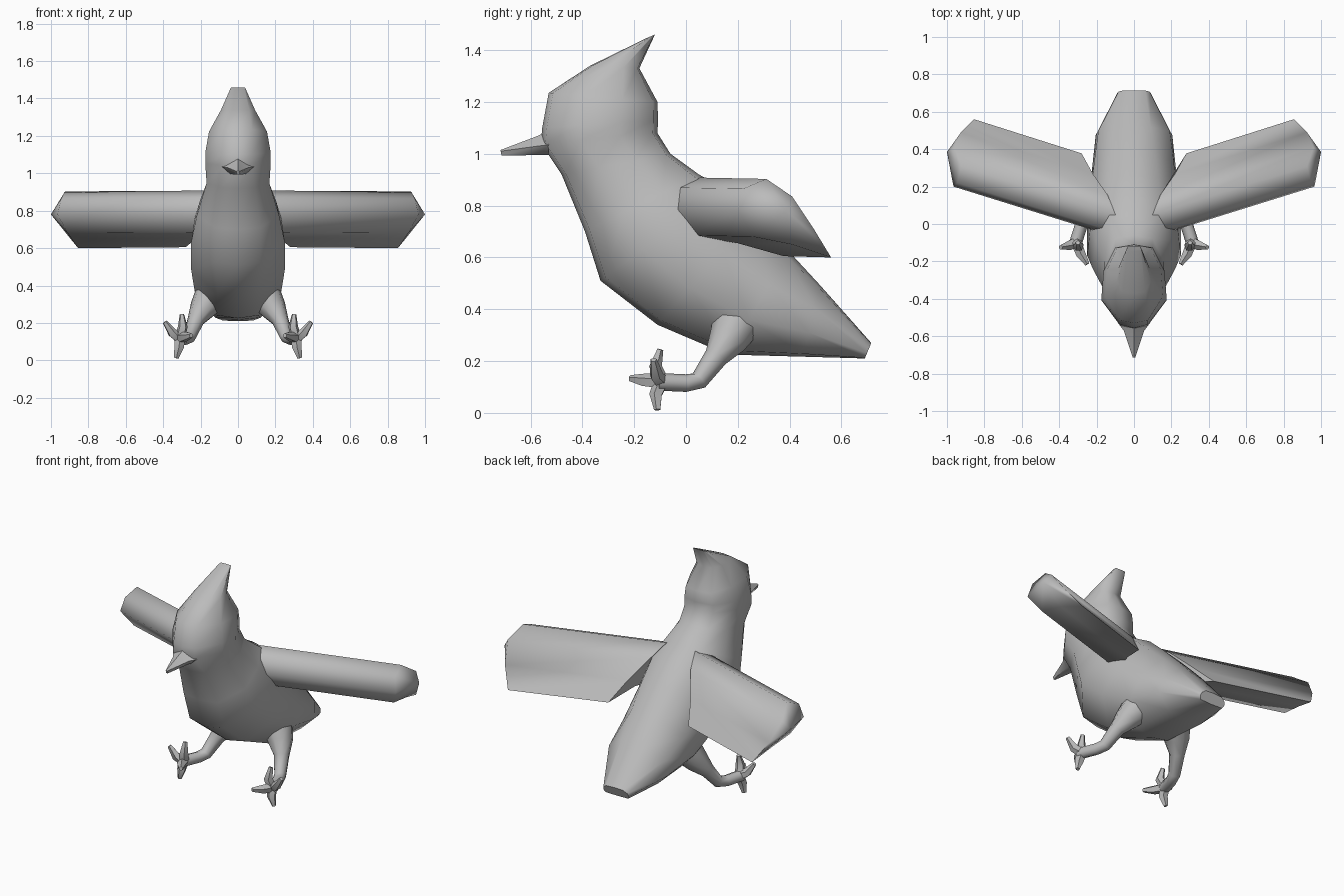
import bpy, bmesh, math
from mathutils import Vector

cube = bpy.data.objects.get("Cube")
if cube:
    bpy.data.objects.remove(cube, do_unlink=True)

grey = bpy.data.materials.new("plain grey")
grey.use_nodes = True
grey.diffuse_color = (0.5, 0.5, 0.5, 1)
grey.node_tree.nodes["Principled BSDF"].inputs["Base Color"].default_value = (0.5, 0.5, 0.5, 1)


def loft(name, rings, mirror=False, angle=60, subsurf=0):
    """Skin a list of equal-length rings; a single-point ring closes to an apex."""
    bm = bmesh.new()
    vs = [[bm.verts.new(p) for p in r] for r in rings]
    for a, b in zip(vs, vs[1:]):
        n = max(len(a), len(b))
        for i in range(n):
            j = (i + 1) % n
            if len(b) == 1:
                bm.faces.new((a[i], a[j], b[0]))
            else:
                bm.faces.new((a[i], a[j], b[j], b[i]))
    bm.faces.new(vs[0])
    if len(vs[-1]) > 1:
        bm.faces.new(vs[-1])
    bmesh.ops.recalc_face_normals(bm, faces=bm.faces)
    me = bpy.data.meshes.new(name)
    bm.to_mesh(me)
    bm.free()
    me.materials.append(grey)
    ob = bpy.data.objects.new(name, me)
    bpy.context.collection.objects.link(ob)
    if mirror:
        m = ob.modifiers.new("Mirror", 'MIRROR')
        m.use_mirror_merge = False
    bpy.ops.object.select_all(action='DESELECT')
    ob.select_set(True)
    bpy.context.view_layer.objects.active = ob
    bpy.ops.object.shade_smooth_by_angle(angle=math.radians(angle))
    return ob


def tube(name, points, sides=6, angle=60):
    """Mirrored tapering limb through (x, y, z, radius) points."""
    ps = [Vector(p[:3]) for p in points]
    rings = []
    for i, p in enumerate(ps):
        d = (ps[min(i + 1, len(ps) - 1)] - ps[max(i - 1, 0)]).normalized()
        u = d.cross(Vector((1, 0, 0))).normalized()
        v = d.cross(u)
        rings.append([p + points[i][3] * (u * math.cos(t) + v * math.sin(t))
                      for t in (math.tau * k / sides for k in range(sides))])
    return loft(name, rings, True, angle)


# Body, from tail to crest: front (y, z), back (y, z), half width, front and back flat widths
sections = [
    ((0.69, 0.21), (0.715, 0.27), 0.09, 0.08, 0.06),
    ((0.45, 0.217), (0.52, 0.49), 0.205, 0.12, 0.09),
    ((0.16, 0.225), (0.40, 0.62), 0.23, 0.11, 0.11),
    ((-0.11, 0.34), (0.26, 0.76), 0.25, 0.11, 0.13),
    ((-0.33, 0.51), (0.14, 0.87), 0.25, 0.12, 0.14),
    ((-0.39, 0.70), (0.05, 0.92), 0.22, 0.12, 0.13),
    ((-0.48, 0.92), (-0.06, 1.0), 0.168, 0.09, 0.10),
    ((-0.56, 1.04), (-0.11, 1.08), 0.175, 0.075, 0.10),
    ((-0.555, 1.10), (-0.108, 1.13), 0.175, 0.075, 0.10),
    ((-0.53, 1.235), (-0.11, 1.20), 0.155, 0.075, 0.09),
    ((-0.37, 1.34), (-0.18, 1.33), 0.092, 0.06, 0.055),
    ((-0.145, 1.45), (-0.12, 1.46), 0.04, 0.035, 0.035),
]
rings = []
for f, b, w, wf, wb in sections:
    f, b = Vector((0, *f)), Vector((0, *b))
    half = [(0.04, wf), (0.34, w), (0.68, w * 0.93), (0.96, wb)]
    prof = [(0, 0)] + half + [(1, 0)] + [(t, -x) for t, x in reversed(half)]
    rings.append([f.lerp(b, t) + Vector((x, 0, 0)) for t, x in prof])
loft("body", rings)

# Beak
loft("beak", [
    [(0, -0.52, 1.095), (0.085, -0.53, 1.035), (0.04, -0.53, 0.995), (-0.04, -0.53, 0.995), (-0.085, -0.53, 1.035)],
    [(0, -0.57, 1.07), (0.055, -0.57, 1.03), (0.03, -0.57, 0.995), (-0.03, -0.57, 0.995), (-0.055, -0.57, 1.03)],
    [(0, -0.715, 1.015), (0.006, -0.715, 1.01), (0.005, -0.712, 0.993), (-0.005, -0.712, 0.993), (-0.006, -0.715, 1.01)],
])

# Wings: swept section with a drooping trailing edge, closed by a blunt tip
tip = [(0.965, 0.20, 0.78), (0.945, 0.22, 0.865), (0.925, 0.31, 0.903), (0.96, 0.41, 0.835),
       (0.925, 0.49, 0.715), (0.855, 0.56, 0.60), (0.89, 0.41, 0.65), (0.91, 0.26, 0.68)]
root_x = [0.10, 0.10, 0.10, 0.14, 0.22, 0.28, 0.22, 0.12]
root = [(rx, y - 0.30 * (x - rx) - 0.01, z + 0.005) for rx, (x, y, z) in zip(root_x, tip)]
loft("wing", [root, tip, [(1.0, 0.385, 0.78)]], True, 70)

# Legs
tube("leg", [(0.13, 0.20, 0.36, 0.10), (0.185, 0.16, 0.28, 0.075), (0.225, 0.115, 0.215, 0.046),
             (0.26, 0.05, 0.125, 0.036), (0.28, 0.0, 0.115, 0.034), (0.315, -0.11, 0.12, 0.034)], 8)

# Toes fan out from the end of the foot
hub = (0.31, -0.095, 0.12)
for name, mid, end in [
    ("outer_toe", (0.35, -0.115, 0.145), (0.392, -0.125, 0.205)),
    ("upper_toe", (0.295, -0.12, 0.18), (0.30, -0.10, 0.245)),
    ("lower_toe", (0.315, -0.115, 0.07), (0.33, -0.11, 0.012)),
    ("front_toe", (0.285, -0.16, 0.125), (0.25, -0.215, 0.133)),
]:
    tube(name, [(*hub, 0.03), (*mid, 0.027), (*end, 0.013)], 5)
